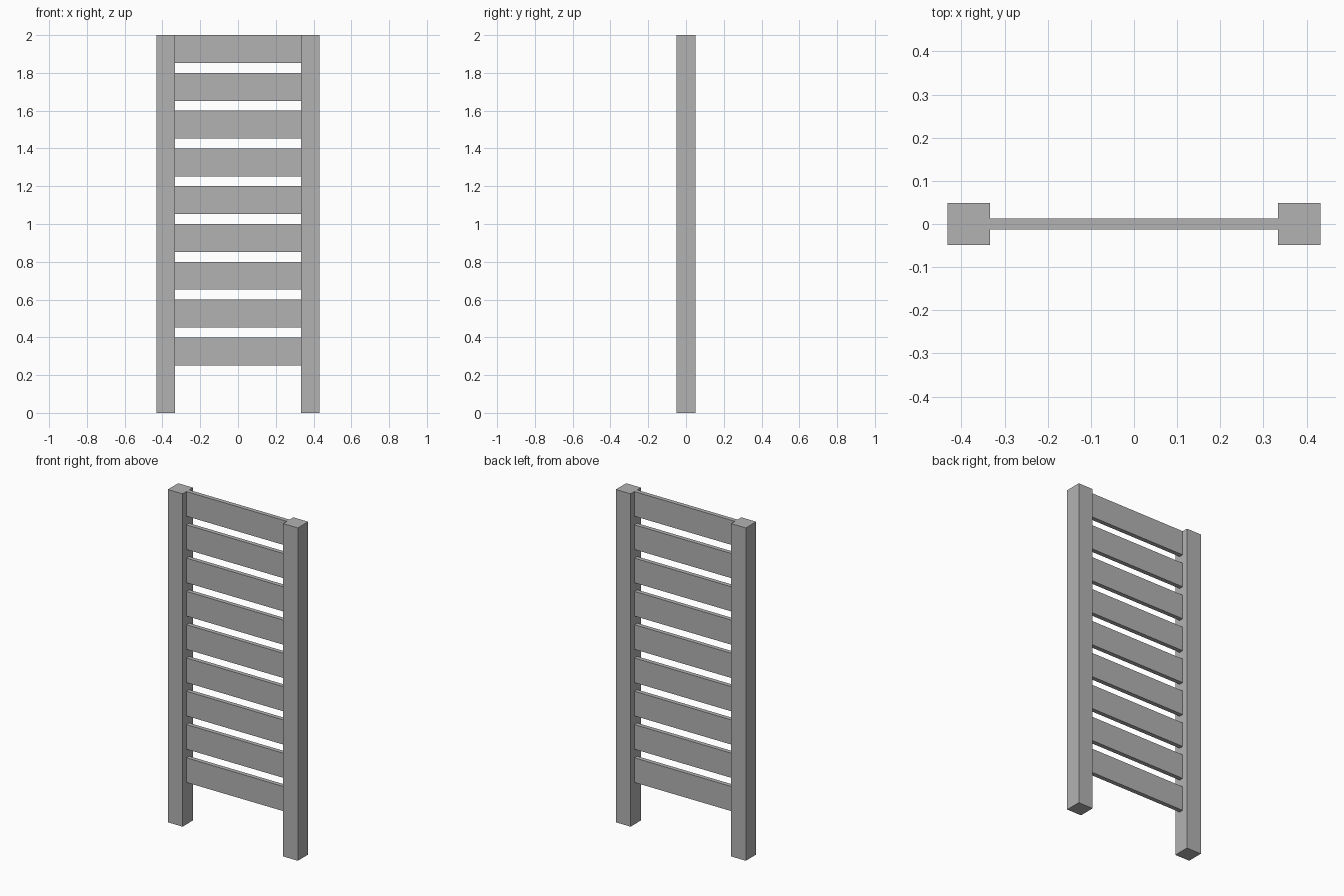
import bpy

if "Cube" in bpy.data.objects:
    bpy.data.objects.remove(bpy.data.objects["Cube"])

# Single flat grey for the whole fence
GREY = (0.45, 0.45, 0.45, 1)
mat = bpy.data.materials.new("grey")
mat.use_nodes = True
mat.diffuse_color = GREY
mat.node_tree.nodes["Principled BSDF"].inputs["Base Color"].default_value = GREY


def box(name, size, location):
    bpy.ops.mesh.primitive_cube_add(size=1, location=location)
    obj = bpy.context.object
    obj.name = name
    obj.scale = size
    bpy.ops.object.transform_apply(location=False, rotation=False, scale=True)
    obj.data.materials.append(mat)
    return obj


HEIGHT = 2.0
POST = 0.098
HALF_WIDTH = 0.432
SLAT_HEIGHT = 0.148
SLAT_DEPTH = 0.026
SLAT_PITCH = 0.2

# Square posts at either side
post_x = HALF_WIDTH - POST / 2
for side, sign in (("left", 1), ("right", -1)):
    box(side + "_post", (POST, POST, HEIGHT), (sign * post_x, 0, HEIGHT / 2))

# Thin slats butted between the posts, from the top down
slat_length = 2 * (HALF_WIDTH - POST)
for i in range(9):
    z = HEIGHT - i * SLAT_PITCH - SLAT_HEIGHT / 2
    box(f"slat_{i + 1}", (slat_length, SLAT_DEPTH, SLAT_HEIGHT), (0, 0, z))
